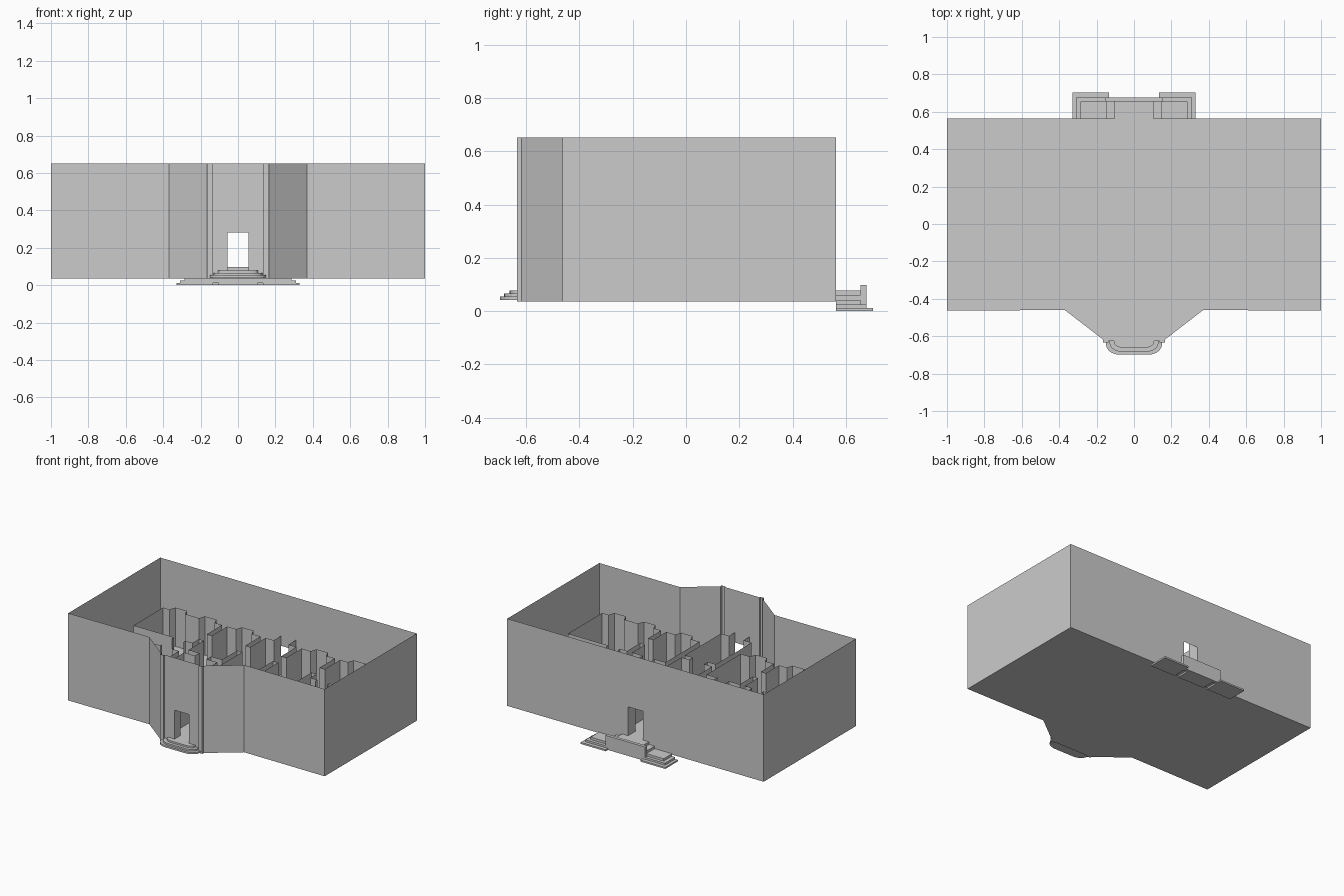
import bpy, bmesh, math

if "Cube" in bpy.data.objects:
    bpy.data.objects.remove(bpy.data.objects["Cube"])

grey = bpy.data.materials.new("plain_grey")
grey.use_nodes = True
grey.diffuse_color = (0.6, 0.6, 0.6, 1)
grey.node_tree.nodes["Principled BSDF"].inputs["Base Color"].default_value = (0.6, 0.6, 0.6, 1)

BASE, FLOOR, ROOM_TOP, WALL_TOP = 0.036, 0.078, 0.352, 0.651
DOOR, DOOR_TOP = 0.057, 0.281
FRONT, BACK = -0.625, 0.563


def finish(name, bm):
    bmesh.ops.remove_doubles(bm, verts=bm.verts, dist=1e-5)
    mesh = bpy.data.meshes.new(name)
    bm.to_mesh(mesh)
    bm.free()
    mesh.materials.append(grey)
    obj = bpy.data.objects.new(name, mesh)
    bpy.context.collection.objects.link(obj)
    return obj


def panel(bm, a, b, z0, z1):
    """Upright sheet between two plan points."""
    corners = [(*a, z0), (*b, z0), (*b, z1), (*a, z1)]
    bm.faces.new([bm.verts.new(c) for c in corners])


def slab(name, plan, z0, z1):
    """Solid block from a plan outline."""
    bm = bmesh.new()
    low = bm.faces.new([bm.verts.new((x, y, z0)) for x, y in plan])
    out = bmesh.ops.extrude_face_region(bm, geom=[low])["geom"]
    for v in out:
        if isinstance(v, bmesh.types.BMVert):
            v.co.z = z1
    bmesh.ops.recalc_face_normals(bm, faces=bm.faces)
    return finish(name, bm)


def box(name, x0, x1, y0, y1, z0, z1):
    return slab(name, [(x0, y0), (x1, y0), (x1, y1), (x0, y1)], z0, z1)


# Plan of the building, right half of the bay first, then mirrored
half = [(DOOR, FRONT), (0.137, FRONT), (0.137, -0.634), (0.165, -0.634),
        (0.165, -0.618), (0.37, -0.46), (1, -0.463), (1, BACK), (DOOR, BACK)]
plan = half + [(-x, y) for x, y in reversed(half)]

# Floor plate
slab("floor", plan, BASE, FLOOR)

# Outer walls, with a door opening on the axis at front and back
bm = bmesh.new()
for i, a in enumerate(plan):
    b = plan[(i + 1) % len(plan)]
    doorway = abs(a[0]) == DOOR and abs(b[0]) == DOOR
    panel(bm, a, b, DOOR_TOP if doorway else FLOOR, WALL_TOP)
finish("outer_walls", bm)


def room(name, x0, x1, y0, y1, openings):
    """Room outline; each opening is (side, centre, half width, depth, closed)."""
    bm = bmesh.new()
    corners = [(x0, y0), (x1, y0), (x1, y1), (x0, y1)]
    for side in range(4):
        a, b = corners[side], corners[(side + 1) % 4]
        sign = 1 if side < 2 else -1
        out = (-1, 1, 1, -1)[side]
        along = sorted([o for o in openings if o[0] == side], key=lambda o: o[1] * sign)

        def at(t, depth=0):
            return (a[0] + out * depth, t) if side % 2 else (t, a[1] + out * depth)

        last = a
        for _, c, w, depth, closed in along:
            s, e = c - sign * w, c + sign * w
            inset = sign * w * 0.25 if closed else 0
            p, q = at(s + inset, depth), at(e - inset, depth)
            panel(bm, last, at(s), FLOOR, ROOM_TOP)
            panel(bm, at(s), p, FLOOR, ROOM_TOP)
            if closed:
                panel(bm, p, q, FLOOR, ROOM_TOP)
            panel(bm, q, at(e), FLOOR, ROOM_TOP)
            last = at(e)
        panel(bm, last, b, FLOOR, ROOM_TOP)
    finish(name, bm)


# Rooms: sides are 0 front, 1 +x, 2 back, 3 -x
GAP, LEAF = 0.02, 0.045
for s, label in ((1, "left"), (-1, "right")):
    outer, inner = (1, 3) if s > 0 else (3, 1)
    for row, end, middle, window, other, door in (
            ("back", (0.15, 0.48), (0.05, 0.48), 2, 0, 0.265),
            ("front", (-0.38, 0), (-0.38, 0), 0, 2, -0.19)):
        # End room: two window niches, doors to the middle and the corridor
        holes = [(window, s * w, 0.06, 0.045, True) for w in (0.58, 0.81)]
        holes += [(other, s * 0.56, LEAF, GAP, False), (inner, door, LEAF, GAP, False)]
        room(f"{label}_{row}_end_room", *sorted((s * 0.46, s * 0.92)), *end, holes)
        # Middle room: one window niche
        holes = [(window, s * 0.29, 0.06, 0.045, True),
                 (other, s * 0.29, LEAF, 0.025, False), (outer, door, LEAF, GAP, False)]
        if row == "back":
            holes.append((inner, door, LEAF, GAP, False))
        room(f"{label}_{row}_middle_room", *sorted((s * 0.16, s * 0.42)), *middle, holes)

# Halls on the axis
room("back_hall", -0.12, 0.12, -0.12, 0.48, [
    (0, 0, DOOR, GAP, False), (2, 0, DOOR, BACK - 0.48, False),
    (1, 0.265, LEAF, GAP, False), (3, 0.265, LEAF, GAP, False)])
room("front_hall", -0.12, 0.12, -0.56, -0.16, [
    (0, 0, DOOR, -0.56 - FRONT, False), (2, 0, DOOR, GAP, False)])

# Front steps with rounded corners
for i, (w, y, z0, z1) in enumerate(((0.15, -0.699, 0.042, 0.054),
                                    (0.13, -0.683, 0.054, 0.066),
                                    (0.107, -0.662, 0.066, 0.078))):
    rx, ry = w * 0.5, (FRONT - y) * 0.75
    arc = [(w - rx + rx * math.cos(t * math.pi / 10), y + ry - ry * math.sin(t * math.pi / 10))
           for t in range(6)]
    arc = [(w, FRONT + 0.005)] + arc
    slab(f"front_step_{i}", arc + [(-x, y) for x, y in reversed(arc)], z0, z1)

# Back stairs: two flights climbing sideways to a landing
box("back_landing", -0.105, 0.105, BACK, 0.655, 0, 0.078)
box("landing_parapet", -0.155, 0.155, 0.655, 0.677, 0, 0.098)
for s, label in ((1, "left"), (-1, "right")):
    for i, (near, far, y, z0, z1) in enumerate(((0.135, 0.33, 0.702, 0, 0.011),
                                                (0.15, 0.31, 0.677, 0.011, 0.025),
                                                (0.15, 0.285, 0.655, 0.025, 0.042),
                                                (0.105, 0.15, 0.655, 0.011, 0.06))):
        box(f"{label}_back_step_{i}", *sorted((s * near, s * far)), BACK, y, z0, z1)
